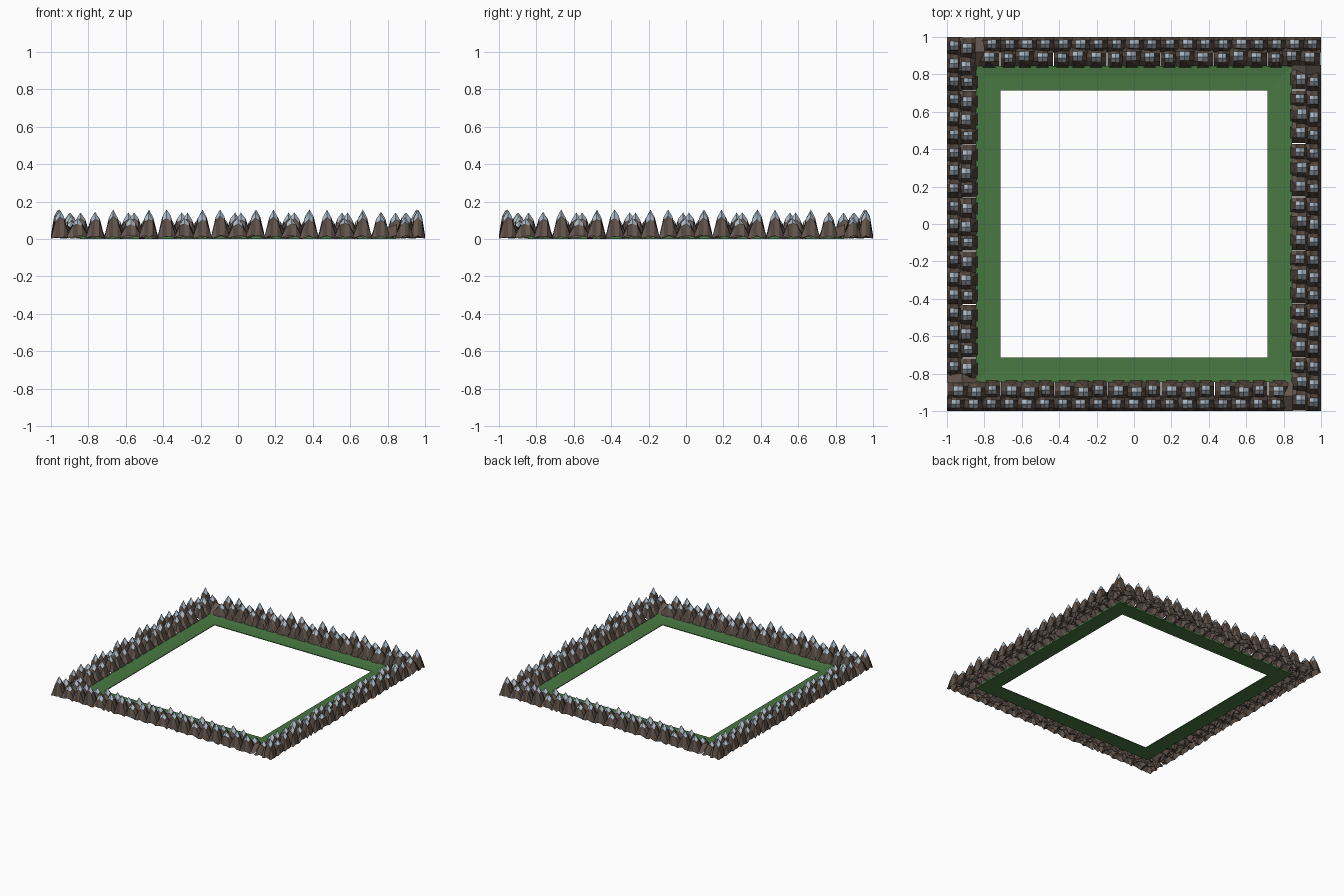
import bpy, bmesh, math, random
from mathutils import Matrix

if "Cube" in bpy.data.objects:
    bpy.data.objects.remove(bpy.data.objects["Cube"])

random.seed(4)
TILE = 2 / 7
INNER, EDGE = 0.714, 0.845


def material(name, rgb):
    m = bpy.data.materials.new(name)
    m.diffuse_color = (*rgb, 1)
    m.use_nodes = True
    m.node_tree.nodes["Principled BSDF"].inputs["Base Color"].default_value = m.diffuse_color
    return m


rock = material("rock", (0.13, 0.095, 0.075))
dark_rock = material("dark_rock", (0.085, 0.062, 0.05))
snow = material("snow", (0.42, 0.5, 0.58))
grass = material("grass", (0.065, 0.19, 0.055))


def add_object(name, bm, mats):
    me = bpy.data.meshes.new(name)
    bm.to_mesh(me)
    bm.free()
    for m in mats:
        me.materials.append(m)
    ob = bpy.data.objects.new(name, me)
    bpy.context.collection.objects.link(ob)
    return ob


def peak(bm, cx, cy, rx, ry, h, box):
    """Hollow, steep four-sided mountain: 5x5 grid with snow on the inner 2x2 quads."""
    x0, x1, y0, y1 = box
    steps = [-1, -0.45, 0, 0.45, 1]
    grid = []
    for j, v in enumerate(steps):
        row = []
        for i, u in enumerate(steps):
            ring = max(abs(i - 2), abs(j - 2))
            diag = abs(i - 2) == abs(j - 2)
            if ring == 0:
                z = h
            elif ring == 1:
                z = h * (0.62 if diag else 0.75) + random.uniform(-.006, .006)
            else:
                z = 0.004 if diag else random.uniform(0.004, 0.022)
            x = min(max(cx + u * rx, x0), x1)
            y = min(max(cy + v * ry, y0), y1)
            row.append(bm.verts.new((x, y, z)))
        grid.append(row)
    for j in range(4):
        for i in range(4):
            f = bm.faces.new((grid[j][i], grid[j][i + 1], grid[j + 1][i + 1], grid[j + 1][i]))
            inner = i in (1, 2) and j in (1, 2)
            f.material_index = 2 if inner else (i + j) % 2


# Peaks of one tile: x offset, y, half width, half depth, height
PEAKS = [
    (0.047, -0.962, 0.050, 0.046, 0.158),
    (0.142, -0.962, 0.056, 0.046, 0.112),
    (0.236, -0.962, 0.050, 0.046, 0.146),
    (0.060, -0.892, 0.056, 0.050, 0.118),
    (0.158, -0.898, 0.056, 0.055, 0.142),
    (0.242, -0.888, 0.046, 0.048, 0.128),
]

# One side of the pinwheel: six full tiles plus a partial one
bm = bmesh.new()
for t in range(7):
    x0 = -1 + t * TILE
    box = (x0, x0 + TILE, -1, -0.838)
    for dx, y, rx, ry, h in PEAKS:
        if t == 6 and dx > 0.1:
            continue
        peak(bm, x0 + dx, y, rx, ry, h - (0.02 if t == 6 else 0), box)
    # low rock spurs reaching onto the grass
    for dx in (0.06, 0.155, 0.24):
        if t == 0 and dx < 0.2 or t == 6 and dx > 0.1:
            continue
        a = bm.verts.new((x0 + dx, -0.866, 0.085))
        l = bm.verts.new((x0 + dx - 0.035, -0.836, 0.012))
        r = bm.verts.new((x0 + dx + 0.035, -0.836, 0.012))
        bm.faces.new((l, a, r)).material_index = 1
# rock slope joining the end to the next side
vs = [bm.verts.new(p) for p in ((0.80, -1, 0.006), (0.85, -1, 0.02), (0.85, -0.92, 0.08),
                                (0.85, -0.84, 0.02), (0.80, -0.84, 0.006), (0.80, -0.92, 0.06))]
bm.faces.new((vs[0], vs[1], vs[2], vs[5]))
bm.faces.new((vs[5], vs[2], vs[3], vs[4]))
first = add_object("mountains_front", bm, [rock, dark_rock, snow])
for k, side in enumerate(("right", "back", "left"), 1):
    ob = bpy.data.objects.new("mountains_" + side, first.data)
    ob.matrix_world = Matrix.Rotation(k * math.pi / 2, 4, 'Z')
    bpy.context.collection.objects.link(ob)

# Thin grass border, rising slightly toward the mountains
bm = bmesh.new()
rings = []
for r, z in ((INNER, 0.0), (INNER, 0.006), (0.79, 0.008), (EDGE, 0.014), (EDGE, 0.0)):
    rings.append([bm.verts.new((sx * r, sy * r, z))
                  for sx, sy in ((-1, -1), (1, -1), (1, 1), (-1, 1))])
for a, b in zip(rings, rings[1:] + rings[:1]):
    for i in range(4):
        j = (i + 1) % 4
        bm.faces.new((a[i], b[i], b[j], a[j]))
bmesh.ops.recalc_face_normals(bm, faces=bm.faces)
add_object("grass_border", bm, [grass])
